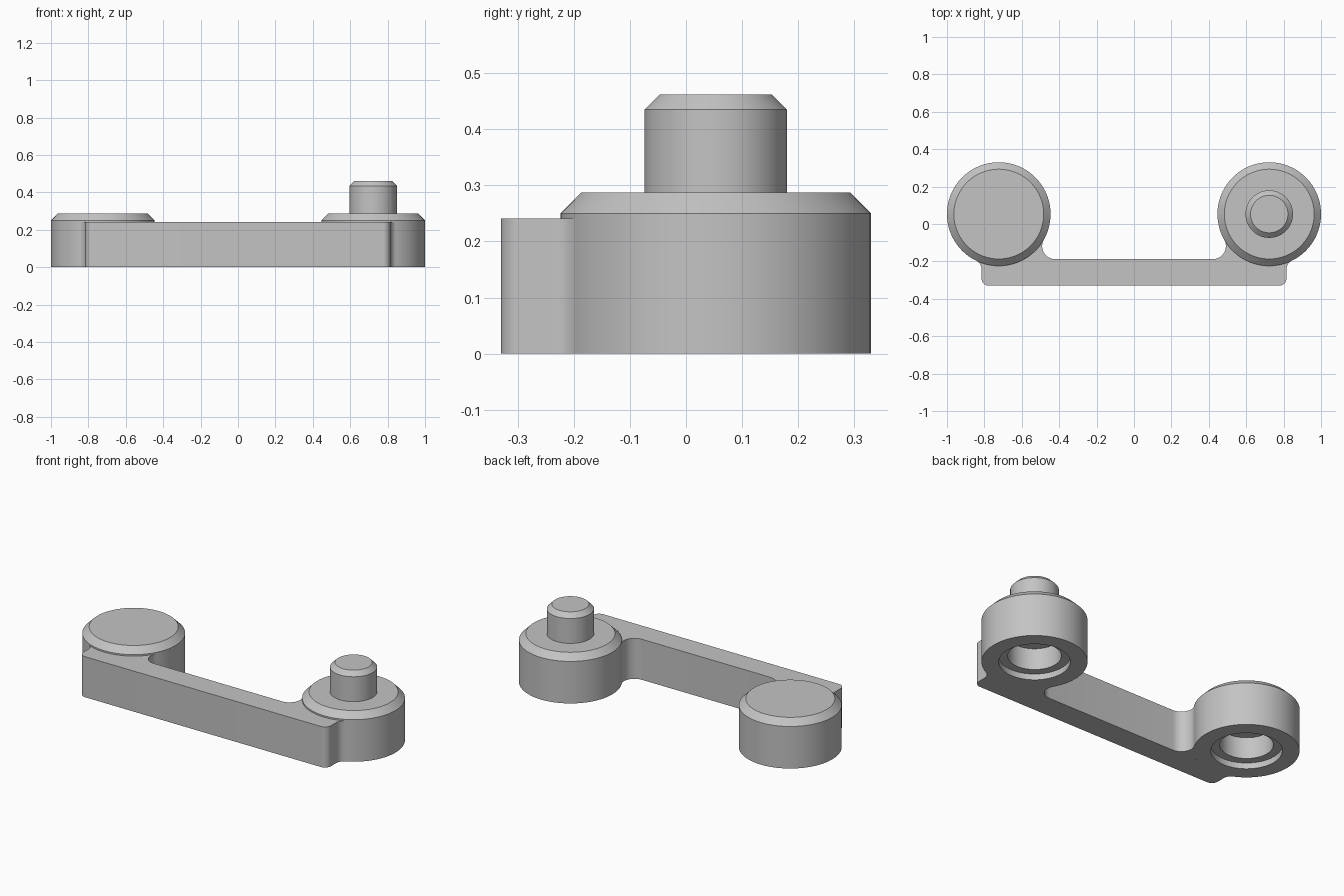
import bpy
import bmesh
from math import acos, asin, cos, sin, pi, radians, sqrt

if "Cube" in bpy.data.objects:
    bpy.data.objects.remove(bpy.data.objects["Cube"], do_unlink=True)

BOSS_X, BOSS_Y, BOSS_R = 0.723, 0.053, 0.277
BAR_X, BAR_FRONT, BAR_BACK, BAR_TOP = 0.815, -0.33, -0.188, 0.241

grey = bpy.data.materials.new("plain grey")
grey.use_nodes = True
grey.diffuse_color = (0.55, 0.55, 0.55, 1)
grey.node_tree.nodes["Principled BSDF"].inputs["Base Color"].default_value = grey.diffuse_color


def finish(bm, name, location=(0, 0, 0)):
    bmesh.ops.recalc_face_normals(bm, faces=bm.faces)
    mesh = bpy.data.meshes.new(name)
    bm.to_mesh(mesh)
    bm.free()
    mesh.materials.append(grey)
    obj = bpy.data.objects.new(name, mesh)
    obj.location = location
    bpy.context.collection.objects.link(obj)
    bpy.ops.object.select_all(action="DESELECT")
    obj.select_set(True)
    bpy.context.view_layer.objects.active = obj
    bpy.ops.object.shade_smooth_by_angle(angle=radians(30))
    return obj


def lathe(name, profile, location, steps=96):
    bm = bmesh.new()
    verts = [bm.verts.new((r, 0, z)) for r, z in profile]
    edges = [bm.edges.new(pair) for pair in zip(verts, verts[1:])]
    bmesh.ops.spin(bm, geom=verts + edges, cent=(0, 0, 0), axis=(0, 0, 1),
                   angle=2 * pi, steps=steps)
    bmesh.ops.remove_doubles(bm, verts=bm.verts, dist=0.0001)
    return finish(bm, name, location)


def arc(cx, cy, r, start, end, steps):
    angles = [start + (end - start) * i / steps for i in range(steps + 1)]
    return [(cx + r * cos(a), cy + r * sin(a)) for a in angles]


# Round bosses: stepped socket underneath, chamfered rim on top
socket = [(0, 0.16), (0.14, 0.16), (0.14, 0.035), (0.187, 0.035), (0.187, 0)]
rim = [(BOSS_R, 0), (BOSS_R, 0.25), (0.24, 0.287)]
pin = [(0.127, 0.287), (0.127, 0.435), (0.1, 0.462)]
lathe("right_boss", socket + rim + [(0, 0.287)], (-BOSS_X, BOSS_Y, 0))
lathe("left_boss_with_pin", socket + rim + pin + [(0, 0.462)], (BOSS_X, BOSS_Y, 0))

# Connecting bar: fillets are tangent to the bar sides and to the bosses
inner_r, outer_r, corner_r = 0.07, 0.05, 0.04
inner_y = BAR_BACK + inner_r
inner_a = asin((BOSS_Y - inner_y) / (BOSS_R + inner_r))
inner_x = BOSS_X - (BOSS_R + inner_r) * cos(inner_a)
outer_x = BAR_X + outer_r
outer_a = acos((outer_x - BOSS_X) / (BOSS_R + outer_r))
outer_y = BOSS_Y - (BOSS_R + outer_r) * sin(outer_a)

half = arc(inner_x, inner_y, inner_r, -pi / 2, inner_a, 14)
half += arc(BOSS_X, BOSS_Y, BOSS_R, pi + inner_a, 2 * pi - outer_a, 24)[1:]
half += arc(outer_x, outer_y, outer_r, pi - outer_a, pi, 8)[1:]
half += arc(BAR_X - corner_r, BAR_FRONT + corner_r, corner_r, 0, -pi / 2, 8)
outline = half + [(-x, y) for x, y in reversed(half)]

bm = bmesh.new()
base = bm.faces.new([bm.verts.new((x, y, 0)) for x, y in outline])
top = bmesh.ops.extrude_face_region(bm, geom=[base], use_keep_orig=True)
bmesh.ops.translate(bm, vec=(0, 0, BAR_TOP),
                    verts=[g for g in top["geom"] if isinstance(g, bmesh.types.BMVert)])
finish(bm, "connecting_bar")
